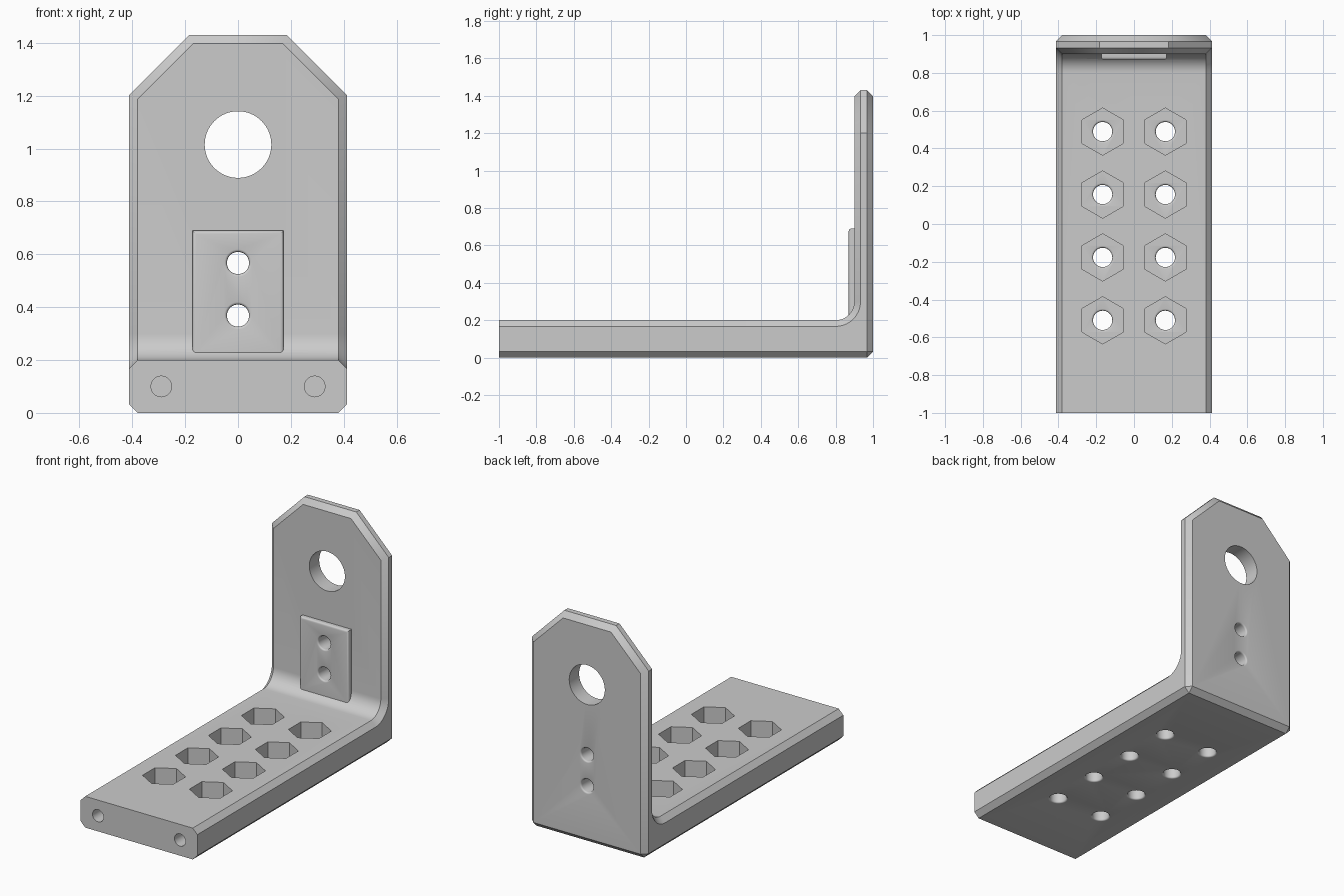
import bpy, bmesh, math
from mathutils import Vector, Matrix

cube = bpy.data.objects.get("Cube")
if cube:
    bpy.data.objects.remove(cube, do_unlink=True)

HALF_W, PLATE, HEIGHT, CHAMFER = 0.413, 0.2, 1.43, 0.033
WALL_Y, FILLET = 0.9, 0.1

grey = bpy.data.materials.new("plain grey")
grey.use_nodes = True
grey.diffuse_color = (0.6, 0.6, 0.6, 1)
grey.node_tree.nodes["Principled BSDF"].inputs["Base Color"].default_value = (0.6, 0.6, 0.6, 1)


def finish(bm, name):
    bmesh.ops.recalc_face_normals(bm, faces=bm.faces[:])
    mesh = bpy.data.meshes.new(name)
    bm.to_mesh(mesh)
    bm.free()
    obj = bpy.data.objects.new(name, mesh)
    mesh.materials.append(grey)
    bpy.context.collection.objects.link(obj)
    return obj


def combine(target, other, operation):
    """Apply a boolean and drop the helper object."""
    mod = target.modifiers.new(other.name, 'BOOLEAN')
    mod.object, mod.operation, mod.solver = other, operation, 'EXACT'
    bpy.context.view_layer.objects.active = target
    bpy.ops.object.modifier_apply(modifier=mod.name)
    bpy.data.objects.remove(other, do_unlink=True)


def add_bore(bm, start, axis, length, radius, rim=0.0, sides=40):
    """Revolved cutter with optional rounded rims at both ends."""
    steps = [i / 4 * math.pi / 2 for i in range(5)] if rim else []
    near = [(rim * (1 - math.cos(a)), radius + rim * (1 - math.sin(a))) for a in steps]
    far = [(length - d, r) for d, r in reversed(near)]
    profile = [(-0.03, radius + rim)] + near + far + [(length + 0.03, radius + rim)]
    if not rim:
        profile = [(-0.03, radius), (length, radius)]
    turn = Vector(axis).to_track_quat('Z', 'Y').to_matrix().to_4x4()
    place = Matrix.Translation(start) @ turn
    rings = []
    for d, r in profile:
        rings.append([bm.verts.new(place @ Vector((r * math.cos(t), r * math.sin(t), d)))
                      for t in (2 * math.pi * k / sides for k in range(sides))])
    for a, b in zip(rings, rings[1:]):
        for k in range(sides):
            n = (k + 1) % sides
            bm.faces.new((a[k], a[n], b[n], b[k]))
    bm.faces.new(rings[0])
    bm.faces.new(rings[-1])


# L-shaped body: side profile with an inner fillet, extruded across the width
arc = [(WALL_Y - FILLET + FILLET * math.sin(t), PLATE + FILLET - FILLET * math.cos(t))
       for t in (i / 10 * math.pi / 2 for i in range(11))]
profile = [(-1, 0), (1, 0), (1, HEIGHT), (WALL_Y, HEIGHT)] + arc[::-1] + [(-1, PLATE)]
bm = bmesh.new()
face = bm.faces.new([bm.verts.new((-HALF_W, y, z)) for y, z in profile])
ext = bmesh.ops.extrude_face_region(bm, geom=[face])
bmesh.ops.translate(bm, vec=(2 * HALF_W, 0, 0),
                    verts=[v for v in ext["geom"] if isinstance(v, bmesh.types.BMVert)])

# clipped upper corners
for side in (-1, 1):
    cut = bmesh.ops.bisect_plane(bm, geom=bm.verts[:] + bm.edges[:] + bm.faces[:],
                                 plane_co=(side * HALF_W, 0, 1.2), plane_no=(side, 0, 1),
                                 clear_outer=True)
    bmesh.ops.holes_fill(bm, edges=[e for e in cut["geom_cut"]
                                    if isinstance(e, bmesh.types.BMEdge)])
bmesh.ops.recalc_face_normals(bm, faces=bm.faces[:])

# chamfer every sharp outer edge except around the front end face
sharp = [e for e in bm.edges
         if e.is_convex and e.calc_face_angle(0) > math.radians(60)
         and not all(v.co.y < -0.99 for v in e.verts)]
bmesh.ops.bevel(bm, geom=sharp, offset=CHAMFER, offset_type='OFFSET',
                segments=1, affect='EDGES', clamp_overlap=False)
bracket = finish(bm, "angle_bracket")

# raised pad on the upright
bm = bmesh.new()
bmesh.ops.create_cube(bm, size=1, matrix=Matrix.Translation((0, 0.91, 0.42))
                      @ Matrix.Diagonal((0.346, 0.08, 0.54, 1)))
rim = [e for e in bm.edges if all(v.co.y < 0.9 for v in e.verts)
       and not all(v.co.z < 0.2 for v in e.verts)]
bmesh.ops.bevel(bm, geom=rim, offset=0.014, segments=4, profile=0.5, affect='EDGES')
combine(bracket, finish(bm, "pad"), 'UNION')

# hexagonal nut pockets in the base
centres = [(x, -0.51 + 0.333 * i) for x in (-0.166, 0.166) for i in range(4)]
POCKET_FLOOR = 0.07
bm = bmesh.new()
for x, y in centres:
    bmesh.ops.create_cone(bm, cap_ends=True, segments=6, radius1=0.125, radius2=0.125, depth=0.2,
                          matrix=Matrix.Translation((x, y, POCKET_FLOOR + 0.1)))
combine(bracket, finish(bm, "nut_pockets"), 'DIFFERENCE')

# bolt holes, pad holes, large eye and blind end holes
bm = bmesh.new()
for x, y in centres:
    add_bore(bm, (x, y, 0), (0, 0, 1), POCKET_FLOOR, 0.051, rim=0.01)
for z in (0.368, 0.567):
    add_bore(bm, (0, 0.87, z), (0, 1, 0), 0.13, 0.042, rim=0.01)
add_bore(bm, (0, WALL_Y, 1.015), (0, 1, 0), 0.13, 0.126, sides=64)
for x in (-0.29, 0.29):
    add_bore(bm, (x, -1, 0.1), (0, 1, 0), 0.3, 0.039)
combine(bracket, finish(bm, "holes"), 'DIFFERENCE')

bpy.ops.object.select_all(action='DESELECT')
bracket.select_set(True)
bpy.context.view_layer.objects.active = bracket
bpy.ops.object.shade_smooth_by_angle(angle=math.radians(35))
